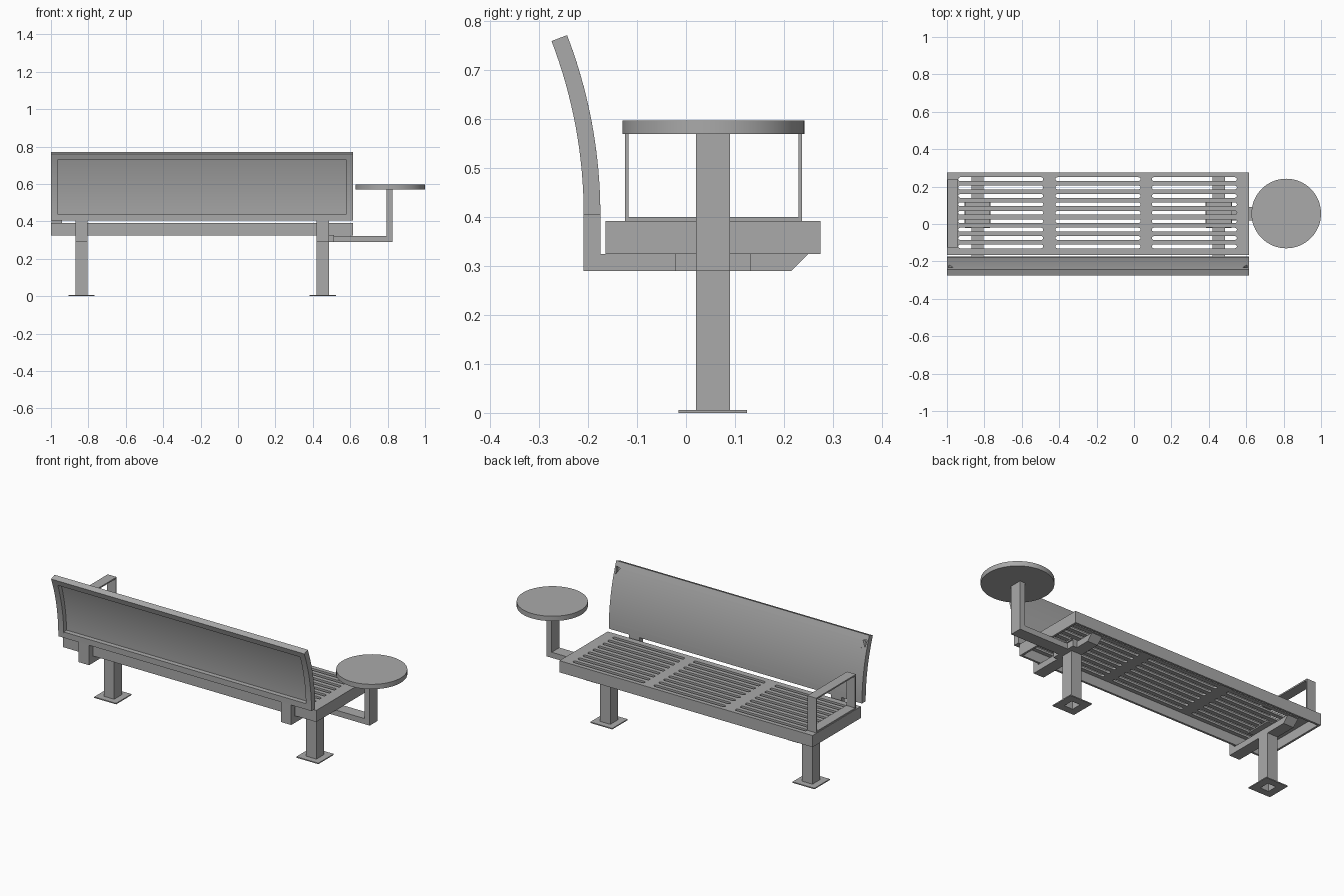
import bpy, bmesh, math

if "Cube" in bpy.data.objects:
    bpy.data.objects.remove(bpy.data.objects["Cube"], do_unlink=True)

metal = bpy.data.materials.new("grey metal")
metal.use_nodes = True
GREY = (0.4, 0.4, 0.4, 1)
metal.diffuse_color = GREY
metal.node_tree.nodes["Principled BSDF"].inputs["Base Color"].default_value = GREY


def finish(bm, name, smooth=False):
    bmesh.ops.recalc_face_normals(bm, faces=bm.faces)
    mesh = bpy.data.meshes.new(name)
    bm.to_mesh(mesh)
    bm.free()
    mesh.materials.append(metal)
    ob = bpy.data.objects.new(name, mesh)
    bpy.context.collection.objects.link(ob)
    if smooth:
        activate(ob)
        bpy.ops.object.shade_smooth_by_angle(angle=math.radians(30))
    return ob


def activate(ob):
    bpy.ops.object.select_all(action='DESELECT')
    ob.select_set(True)
    bpy.context.view_layer.objects.active = ob


def add_prism(bm, ring, offset):
    """Extrude a closed ring of points along an offset."""
    face = bm.faces.new([bm.verts.new(p) for p in ring])
    out = bmesh.ops.extrude_face_region(bm, geom=[face])
    verts = [v for v in out["geom"] if isinstance(v, bmesh.types.BMVert)]
    bmesh.ops.translate(bm, verts=verts, vec=offset)


def prism(name, ring, offset, smooth=False):
    bm = bmesh.new()
    add_prism(bm, ring, offset)
    return finish(bm, name, smooth)


def box(name, x0, x1, y0, y1, z0, z1):
    ring = [(x0, y0, z0), (x1, y0, z0), (x1, y1, z0), (x0, y1, z0)]
    return prism(name, ring, (0, 0, z1 - z0))


def cut(ob, cutter):
    mod = ob.modifiers.new("cut", 'BOOLEAN')
    mod.operation = 'DIFFERENCE'
    mod.solver = 'EXACT'
    mod.object = cutter
    activate(ob)
    bpy.ops.object.modifier_apply(modifier=mod.name)
    bpy.data.objects.remove(cutter, do_unlink=True)


LEFT, RIGHT = -1.0, 0.615
SEAT_LOW, SEAT_TOP = 0.325, 0.392

# Seat: hollow folded sheet with three groups of rounded slots
SHEET = 0.012
seat = box("seat", LEFT, RIGHT, -0.165, 0.275, SEAT_LOW, SEAT_TOP)
cut(seat, box("seat_hollow", LEFT + SHEET, RIGHT - SHEET, -0.165 + SHEET,
              0.275 - SHEET, SEAT_LOW - 0.1, SEAT_TOP - SHEET))
slots = bmesh.new()
R = 0.01
for x0 in (-0.94, -0.42, 0.095):
    for row in range(9):
        y = -0.12 + row * 0.045
        ring = []
        for k in range(14):
            side = 1 if k < 7 else -1
            a = -math.pi / 2 + math.pi * (k if k < 7 else k - 1) / 6
            cx = x0 + (0.455 - R if side > 0 else R)
            ring.append((cx + R * math.cos(a), y + R * math.sin(a), 0.35))
        add_prism(slots, ring, (0, 0, 0.1))
cut(seat, finish(slots, "slot_cutter"))

# Backrest: curved panel at the front of a curved frame
ARC_R, ARC_Z, ARC_END, DEPTH = 1.024, 0.405, math.radians(21), 0.034
ARC_Y = -0.175 - ARC_R


def curved_slab(name, x0, x1, t0, t1, depth, steps=16):
    def arc(r):
        return [(x0, ARC_Y + r * math.cos(t), ARC_Z + r * math.sin(t))
                for t in (t0 + (t1 - t0) * i / steps for i in range(steps + 1))]
    ring = arc(ARC_R) + arc(ARC_R - depth)[::-1]
    return prism(name, ring, (x1 - x0, 0, 0), True)


LIP = 0.035
T = LIP / ARC_R
curved_slab("backrest_panel", LEFT + LIP, RIGHT - LIP, T, ARC_END - T, 0.008)
curved_slab("backrest_bottom_rail", LEFT + LIP, RIGHT - LIP, 0, T, DEPTH, 2)
curved_slab("backrest_top_rail", LEFT + LIP, RIGHT - LIP, ARC_END - T, ARC_END, DEPTH, 2)
for name, x, s in (("right", LEFT, 1), ("left", RIGHT, -1)):
    rail = curved_slab("backrest_rail_" + name, min(x, x + s * LIP),
                       max(x, x + s * LIP), 0, ARC_END, DEPTH)
    # Small corner notch in the rail
    notch = [(x + s * 0.033, -0.245, 0.74), (x + s * 0.008, -0.245, 0.747),
             (x + s * 0.012, -0.245, 0.705)]
    cut(rail, prism("notch_cutter", notch, (0, 0.1, 0)))

# Pedestal legs with base plates and backrest brackets
for name, x in (("right", -0.837), ("left", 0.453)):
    w, y = 0.033, 0.055
    leg = box("leg_" + name, x - w, x + w, y - 0.035, y + 0.035, 0, SEAT_LOW)
    base = box("base_plate_" + name, x - 0.07, x + 0.07, y - 0.07, y + 0.07, 0, 0.006)
    for part in (leg, base):
        cut(part, box("leg_hollow", x - w + 0.006, x + w - 0.006,
                      y - 0.029, y + 0.029, -0.1, 0.28))
    profile = [(-0.209, 0.29), (0.215, 0.29), (0.25, SEAT_LOW), (-0.175, SEAT_LOW),
               (-0.175, ARC_Z), (-0.209, ARC_Z)]
    prism("bracket_" + name, [(x - w, py, pz) for py, pz in profile], (2 * w, 0, 0))
    box("mount_plate_" + name, x - 0.067, x + 0.067, y - 0.077, y + 0.077,
        SEAT_LOW, SEAT_LOW + 0.008)

# Armrest: flat strap loop
armrest = box("armrest", -0.997, -0.94, -0.125, 0.237, SEAT_TOP, 0.592)
cut(armrest, box("armrest_hole", -1.1, -0.9, -0.118, 0.23, SEAT_TOP + 0.008, 0.584))

# Side table: flange, arm, post and round top
box("table_flange", 0.486, 0.512, -0.022, 0.132, 0.29, SEAT_LOW)
elbow = [(0.512, 0.29), (0.826, 0.29), (0.826, 0.57), (0.794, 0.57),
         (0.794, 0.322), (0.512, 0.322)]
prism("table_arm", [(x, 0.02, z) for x, z in elbow], (0, 0.07, 0))
N = 64
disc = [(0.814 + 0.186 * math.cos(math.tau * i / N),
         0.056 + 0.186 * math.sin(math.tau * i / N), 0.57) for i in range(N)]
prism("table_top", disc, (0, 0, 0.028), True)
